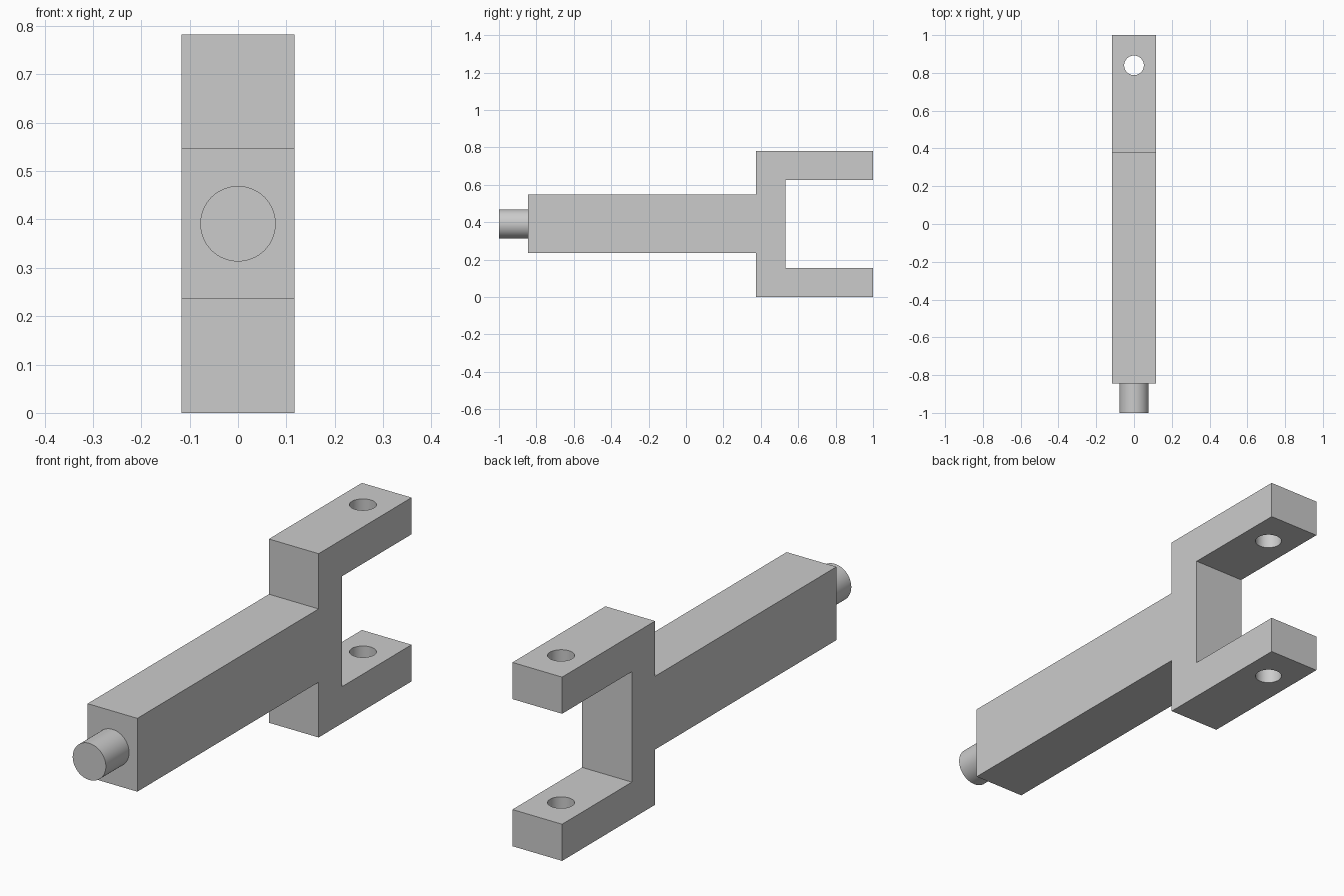
import bpy, bmesh
from math import radians
from mathutils import Matrix

cube = bpy.data.objects.get("Cube")
if cube:
    bpy.data.objects.remove(cube)

HALF_WIDTH = 0.117
MID_Z = 0.391
PIN_RADIUS, HOLE_RADIUS, HOLE_Y = 0.078, 0.052, 0.84

# Plain grey metal
grey = bpy.data.materials.new("plain grey")
grey.use_nodes = True
colour = (0.6, 0.6, 0.6, 1)
grey.diffuse_color = colour
grey.node_tree.nodes["Principled BSDF"].inputs["Base Color"].default_value = colour


def add_object(name, bm):
    bmesh.ops.recalc_face_normals(bm, faces=bm.faces)
    mesh = bpy.data.meshes.new(name)
    bm.to_mesh(mesh)
    bm.free()
    mesh.materials.append(grey)
    obj = bpy.data.objects.new(name, mesh)
    bpy.context.collection.objects.link(obj)
    return obj


def cylinder(name, radius, depth, matrix):
    bm = bmesh.new()
    bmesh.ops.create_cone(bm, cap_ends=True, segments=64, radius1=radius,
                          radius2=radius, depth=depth, matrix=matrix)
    return add_object(name, bm)


def smooth(obj):
    bpy.ops.object.select_all(action='DESELECT')
    obj.select_set(True)
    bpy.context.view_layer.objects.active = obj
    bpy.ops.object.shade_smooth_by_angle(angle=radians(30))


# Shank and fork: upper half of the side profile, mirrored about the middle
upper = [(-0.844, 0.156), (0.375, 0.156), (0.375, 0.391),
         (1.0, 0.391), (1.0, 0.235), (0.531, 0.235)]
profile = upper + [(y, -h) for y, h in reversed(upper)]
bm = bmesh.new()
side = bm.faces.new([bm.verts.new((-HALF_WIDTH, y, MID_Z + h)) for y, h in profile])
sweep = bmesh.ops.extrude_face_region(bm, geom=[side], use_keep_orig=True)
moved = [v for v in sweep["geom"] if isinstance(v, bmesh.types.BMVert)]
bmesh.ops.translate(bm, verts=moved, vec=(2 * HALF_WIDTH, 0, 0))
fork = add_object("fork_body", bm)

# Bolt hole through both fork arms
cutter = cylinder("hole_cutter", HOLE_RADIUS, 1.2,
                  Matrix.Translation((0, HOLE_Y, MID_Z)))
cut = fork.modifiers.new("bolt holes", 'BOOLEAN')
cut.operation = 'DIFFERENCE'
cut.solver = 'EXACT'
cut.object = cutter
bpy.ops.object.select_all(action='DESELECT')
fork.select_set(True)
bpy.context.view_layer.objects.active = fork
bpy.ops.object.modifier_apply(modifier=cut.name)
bpy.data.objects.remove(cutter)
smooth(fork)

# Round pin at the front end of the shank
pin = cylinder("end_pin", PIN_RADIUS, 0.166,
               Matrix.Translation((0, -0.917, MID_Z)) @ Matrix.Rotation(radians(90), 4, 'X'))
smooth(pin)
